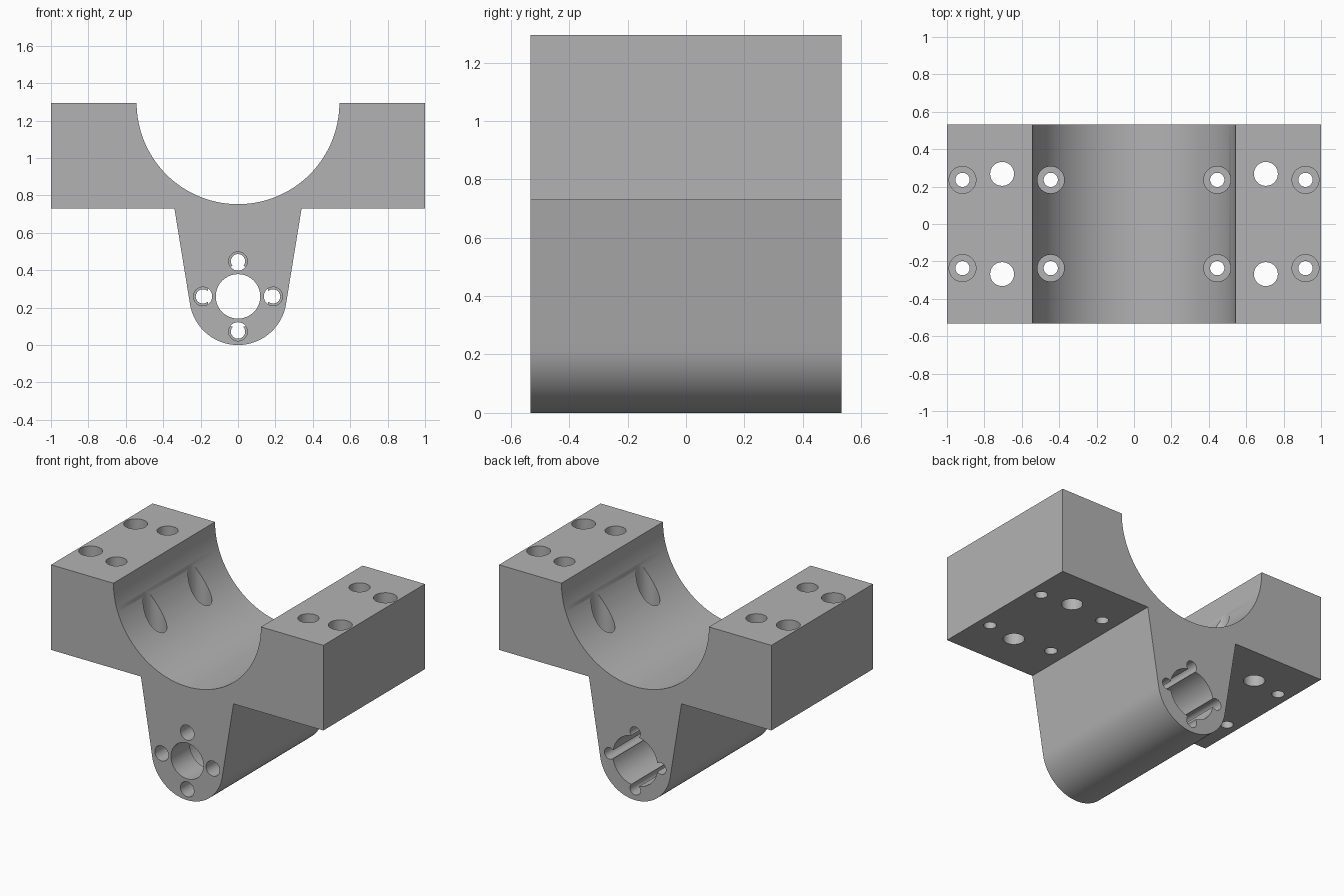
import bpy, bmesh, math
from mathutils import Matrix

if "Cube" in bpy.data.objects:
    bpy.data.objects.remove(bpy.data.objects["Cube"], do_unlink=True)

HALF_X, HALF_Y, TOP, FLANGE = 1.0, 0.533, 1.295, 0.73
CRADLE_R, NOSE_R = 0.542, 0.26

grey = bpy.data.materials.new("Machined grey")
grey.use_nodes = True
grey.diffuse_color = (0.45, 0.45, 0.45, 1)
grey.node_tree.nodes["Principled BSDF"].inputs["Base Color"].default_value = grey.diffuse_color


def arc(cz, r, start, end, steps):
    """Points along an arc centred on x = 0, angles in degrees."""
    angles = [math.radians(start + (end - start) * i / steps) for i in range(steps + 1)]
    return [(r * math.cos(a), cz + r * math.sin(a)) for a in angles]


def make_object(name, bm):
    mesh = bpy.data.meshes.new(name)
    bmesh.ops.recalc_face_normals(bm, faces=bm.faces)
    bm.to_mesh(mesh)
    bm.free()
    mesh.materials.append(grey)
    obj = bpy.data.objects.new(name, mesh)
    bpy.context.collection.objects.link(obj)
    return obj


# Bracket body: flanges, half-round cradle and tapered rounded nose
profile = [(HALF_X, TOP)]
profile += arc(TOP, CRADLE_R, 0, -180, 64)
profile += [(-HALF_X, TOP), (-HALF_X, FLANGE), (-0.34, FLANGE)]
profile += arc(NOSE_R, NOSE_R, -170.6, -9.4, 40)
profile += [(0.34, FLANGE), (HALF_X, FLANGE)]

bm = bmesh.new()
face = bm.faces.new([bm.verts.new((x, -HALF_Y, z)) for x, z in profile])
side = bmesh.ops.extrude_face_region(bm, geom=[face])["geom"]
bmesh.ops.translate(bm, vec=(0, 2 * HALF_Y, 0),
                    verts=[v for v in side if isinstance(v, bmesh.types.BMVert)])
body = make_object("bracket_body", bm)


def drill(axis, a, b, r, start, end):
    """Cut a round hole; a, b locate it across the axis."""
    bm = bmesh.new()
    bmesh.ops.create_cone(bm, cap_ends=True, segments=40, radius1=r, radius2=r,
                          depth=end - start)
    mid = (start + end) / 2
    if axis == "Y":
        matrix = Matrix.Translation((a, mid, b)) @ Matrix.Rotation(math.pi / 2, 4, "X")
    else:
        matrix = Matrix.Translation((a, b, mid))
    bm.transform(matrix)
    cutter = make_object("drill", bm)
    cutter.hide_render = True
    mod = body.modifiers.new("hole", "BOOLEAN")
    mod.operation, mod.solver, mod.object = "DIFFERENCE", "EXACT", cutter
    bpy.ops.object.modifier_apply(modifier=mod.name)
    bpy.data.objects.remove(cutter, do_unlink=True)


bpy.ops.object.select_all(action="DESELECT")
bpy.context.view_layer.objects.active = body
body.select_set(True)

# Flange holes: plain through holes and counterbored screw holes
for sx in (-1, 1):
    for sy in (-1, 1):
        drill("Z", sx * 0.705, sy * 0.268, 0.064, 0.6, 1.5)
        for x in (0.445, 0.917):
            drill("Z", sx * x, sy * 0.236, 0.038, 0.6, 1.5)
            drill("Z", sx * x, sy * 0.236, 0.072, 0.85, 1.5)

# Nose: shaft hole in front, wider bore from the back
drill("Y", 0, NOSE_R, 0.119, -0.7, 0.7)
drill("Y", 0, NOSE_R, 0.165, -0.335, 0.7)

# Four screw pockets in front that run on as slots along the bore
for dx, dz in ((1, 0), (-1, 0), (0, 1), (0, -1)):
    x, z = dx * 0.188, NOSE_R + dz * 0.188
    drill("Y", x, z, 0.05, -0.7, -0.33)
    drill("Y", x, z, 0.038, -0.34, 0.7)

bpy.ops.object.shade_smooth_by_angle(angle=math.radians(30))
